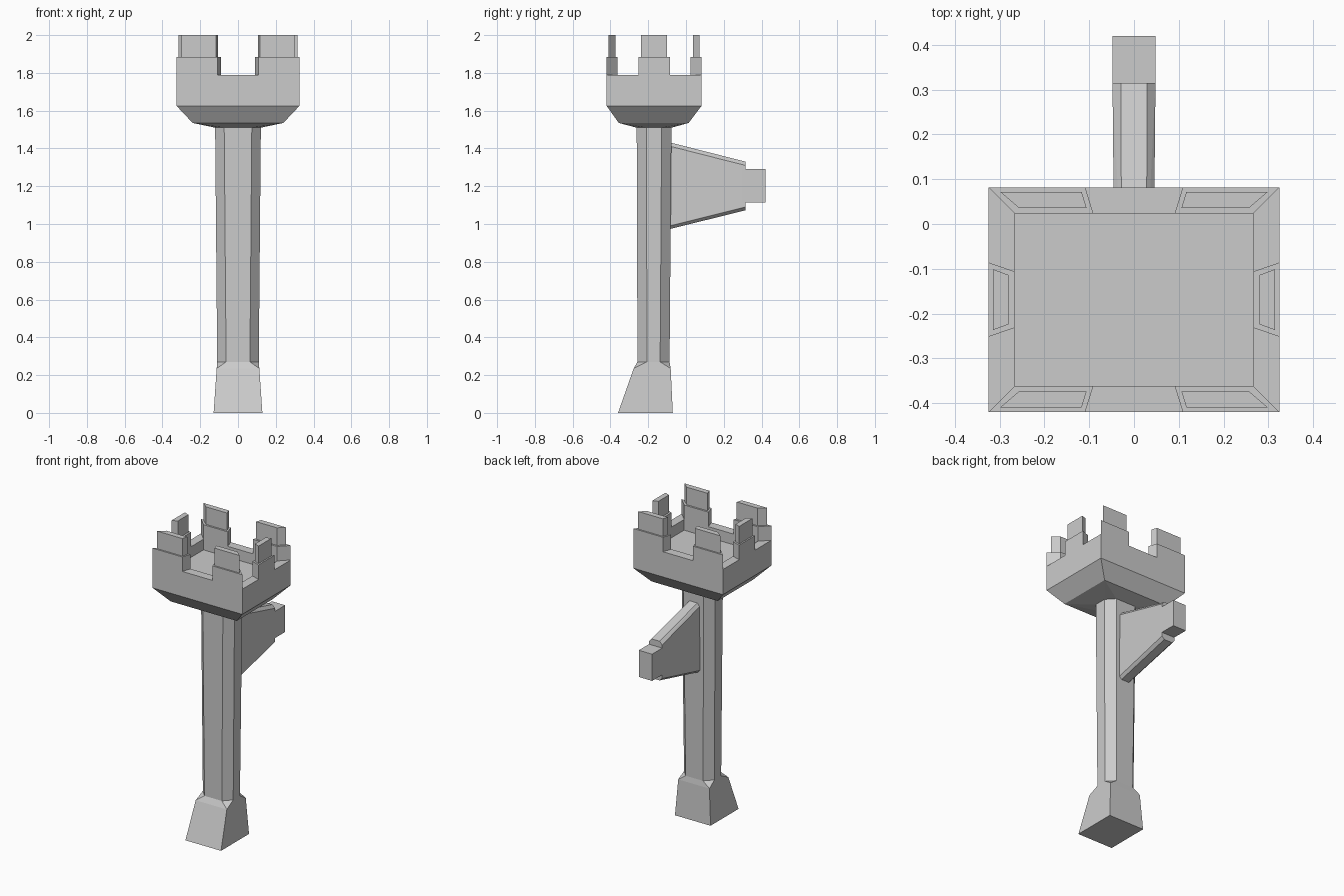
import bpy
import bmesh

cube = bpy.data.objects.get("Cube")
if cube:
    bpy.data.objects.remove(cube, do_unlink=True)

GREY = (0.6, 0.6, 0.6, 1.0)
stone = bpy.data.materials.new("grey stone")
stone.use_nodes = True
stone.diffuse_color = GREY
stone.node_tree.nodes["Principled BSDF"].inputs["Base Color"].default_value = GREY


def solid(name, points):
    """Flat-faced convex part spanning the given corner points."""
    bm = bmesh.new()
    for p in points:
        bm.verts.new(p)
    hull = bmesh.ops.convex_hull(bm, input=bm.verts[:])
    loose = {v for v in hull["geom_interior"] + hull["geom_unused"]
             if isinstance(v, bmesh.types.BMVert)}
    bmesh.ops.delete(bm, geom=list(loose), context="VERTS")
    bmesh.ops.dissolve_limit(bm, angle_limit=0.03, verts=bm.verts[:], edges=bm.edges[:])
    bmesh.ops.recalc_face_normals(bm, faces=bm.faces[:])
    mesh = bpy.data.meshes.new(name)
    bm.to_mesh(mesh)
    bm.free()
    mesh.materials.append(stone)
    obj = bpy.data.objects.new(name, mesh)
    bpy.context.collection.objects.link(obj)
    return obj


def rect(half_x, y0, y1, z):
    return [(x, y, z) for x in (-half_x, half_x) for y in (y0, y1)]


def octagon(half_x, flat_x, y0, y1, cut, z):
    """Rectangle ring with chamfered corners."""
    return ([(s * flat_x, y, z) for s in (-1, 1) for y in (y0, y1)] +
            [(s * half_x, y, z) for s in (-1, 1) for y in (y0 + cut, y1 - cut)])


def prism(name, outline, z0, z1):
    return solid(name, [(x, y, z) for x, y in outline for z in (z0, z1)])


# Flared foot and tapered shaft
shaft_low = octagon(0.11, 0.063, -0.257, -0.087, 0.05, 0.27)
shaft_high = octagon(0.121, 0.073, -0.261, -0.077, 0.052, 1.51)
solid("foot", rect(0.129, -0.36, -0.07, 0) + rect(0.113, -0.277, -0.081, 0.235) + shaft_low)
solid("shaft", shaft_low + shaft_high)

# Flared underside of the platform and its floor
OX, IX = 0.325, 0.267
MID, OY, IY = -0.169, 0.251, 0.193
WALL_LOW, WALL_TOP, STEP, TOP = 1.625, 1.79, 1.885, 2.0
solid("platform_underside",
      shaft_high + rect(0.24, -0.356, 0.014, 1.535) + rect(OX, MID - OY, MID + OY, WALL_LOW))
solid("platform_floor",
      rect(IX, MID - IY, MID + IY, WALL_LOW) + rect(IX, MID - IY, MID + IY, 1.72))

# Mitred parapet walls with stepped merlons
for s, end in ((-1, "front"), (1, "back")):
    prism(end + "_wall",
          [(-OX, MID + s * OY), (OX, MID + s * OY), (IX, MID + s * IY), (-IX, MID + s * IY)],
          WALL_LOW, WALL_TOP)
    for t, side in ((-1, "right"), (1, "left")):
        name = f"{end}_{side}_merlon"
        lower = [(OX, OY), (0.109, OY), (0.091, IY), (IX, IY)]
        upper = [(0.299, 0.241), (0.117, 0.241), (0.106, 0.205), (0.257, 0.205)]
        prism(name + "_base", [(t * x, MID + s * y) for x, y in lower], WALL_TOP, STEP)
        prism(name + "_top", [(t * x, MID + s * y) for x, y in upper], STEP, TOP)

for t, side in ((-1, "right"), (1, "left")):
    prism(side + "_wall",
          [(t * OX, MID - OY), (t * OX, MID + OY), (t * IX, MID + IY), (t * IX, MID - IY)],
          WALL_LOW, WALL_TOP)
    for part, outer, inner, z0, z1 in (
            ("base", (OX, 0.083), (IX, 0.063), WALL_TOP, STEP),
            ("top", (0.315, 0.068), (0.28, 0.055), STEP, TOP)):
        prism(f"{side}_merlon_{part}",
              [(t * x, MID + s * y) for x, y in (outer, inner) for s in (-1, 1)], z0, z1)


# Tapered rear bracket with chamfered edges and a square end block
def bracket_ring(y, half_x, flat_x, z0, z1):
    return [(x, y, z) for x, y_, z in [(p[0], y, p[1]) for p in
            [(s * flat_x, z) for s in (-1, 1) for z in (z0, z1)] +
            [(s * half_x, z) for s in (-1, 1) for z in (z0 + 0.017, z1 - 0.02)]]]


solid("rear_bracket", bracket_ring(-0.09, 0.044, 0.028, 0.972, 1.433) +
      bracket_ring(0.315, 0.048, 0.029, 1.073, 1.33))
prism("bracket_end_block", [(-0.048, 0.3), (0.048, 0.3), (0.048, 0.42), (-0.048, 0.42)],
      1.115, 1.29)
